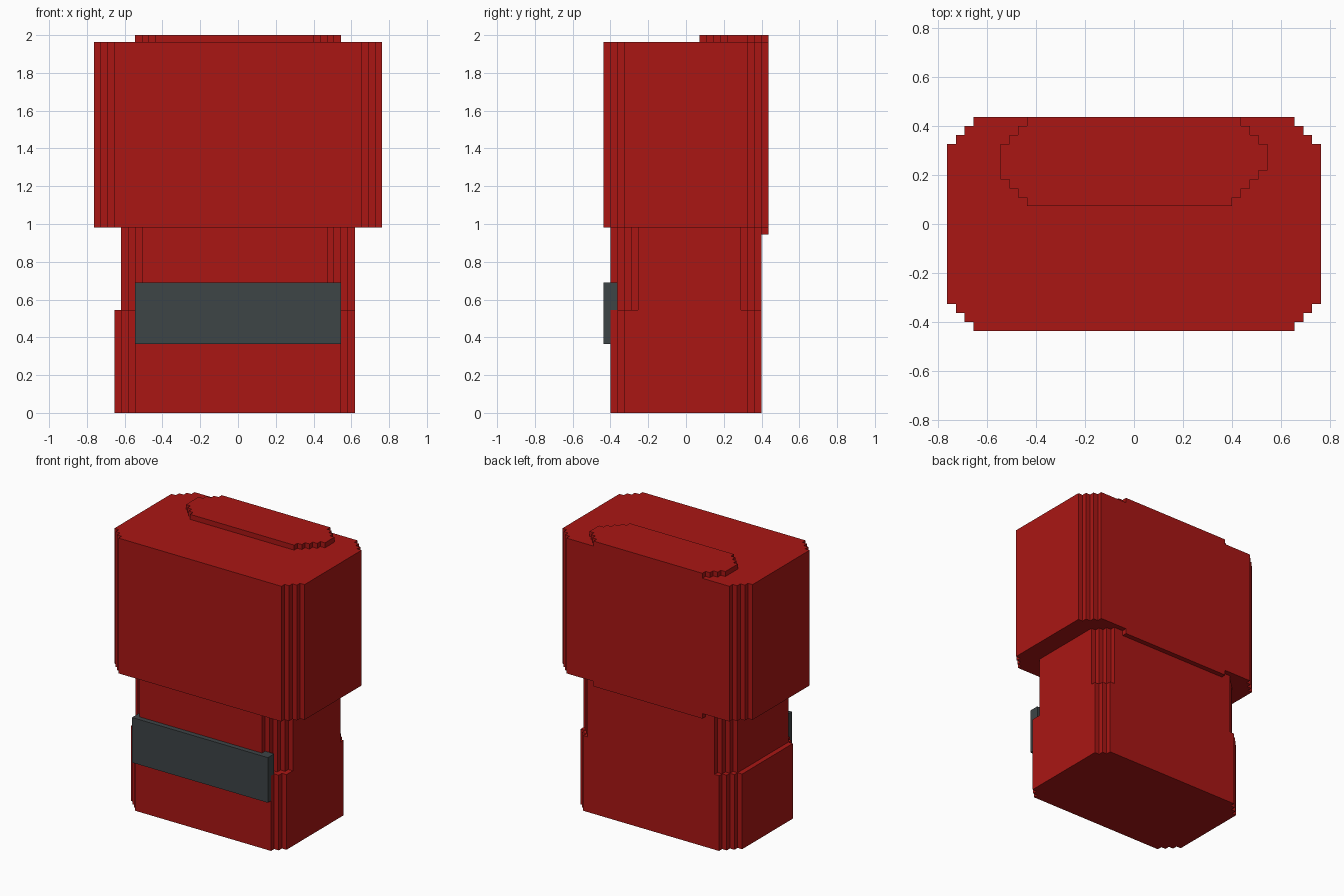
import bpy, bmesh

if "Cube" in bpy.data.objects:
    bpy.data.objects.remove(bpy.data.objects["Cube"])

U = 2 / 55  # voxel size


def material(name, rgb):
    m = bpy.data.materials.new(name)
    m.diffuse_color = (*rgb, 1)
    m.use_nodes = True
    m.node_tree.nodes["Principled BSDF"].inputs["Base Color"].default_value = m.diffuse_color
    return m


RED = material("red", (0.40, 0.008, 0.007))
GREY = material("dark_grey", (0.048, 0.058, 0.062))


def outline(x0, x1, y0, y1, steps):
    """Rectangle whose corners (++, -+, --, +-) are cut by n unit stairs."""
    a, b, c, d = steps
    pts = []
    for n, cx, cy, sx, sy, first_x in ((a, x1, y1, 1, 1, True), (b, x0, y1, -1, 1, False),
                                       (c, x0, y0, -1, -1, True), (d, x1, y0, 1, -1, False)):
        stair = [(cx, cy - sy * n)]
        for i in range(1, n + 1):
            stair.append((cx - sx * i, cy - sy * (n - i + 1)))
            stair.append((cx - sx * i, cy - sy * (n - i)))
        pts += stair if first_x else stair[::-1]
    return pts


def block(name, x, y, z, mat, steps=(0, 0, 0, 0)):
    """Vertical prism with stair-stepped corners, measured in voxels."""
    bm = bmesh.new()
    base = bm.faces.new([bm.verts.new((px * U, py * U, z[0] * U))
                         for px, py in outline(*x, *y, steps)])
    top = bmesh.ops.extrude_face_region(bm, geom=[base])["geom"]
    bmesh.ops.translate(bm, vec=(0, 0, (z[1] - z[0]) * U),
                        verts=[g for g in top if isinstance(g, bmesh.types.BMVert)])
    bmesh.ops.recalc_face_normals(bm, faces=bm.faces[:])
    me = bpy.data.meshes.new(name)
    bm.to_mesh(me)
    bm.free()
    me.materials.append(mat)
    ob = bpy.data.objects.new(name, me)
    bpy.context.collection.objects.link(ob)


# Body: wider foot section and narrower neck
block("body_lower", (-18, 17), (-11, 11), (0, 15), RED, (2, 3, 3, 2))
block("body_neck", (-17, 17), (-11, 11), (15, 27), RED, (3, 3, 3, 4))
# Oversized cap with raised top pad and a lip under the back edge
block("cap", (-21, 21), (-12, 12), (27, 54), RED, (3, 3, 3, 3))
block("cap_top_pad", (-15, 15), (2, 12), (54, 55), RED, (3, 3, 3, 4))
block("cap_back_lip", (-12, 12), (11, 12), (26, 27), RED)
# Front plate
block("front_plate", (-15, 15), (-12, -10), (10, 19), GREY)
